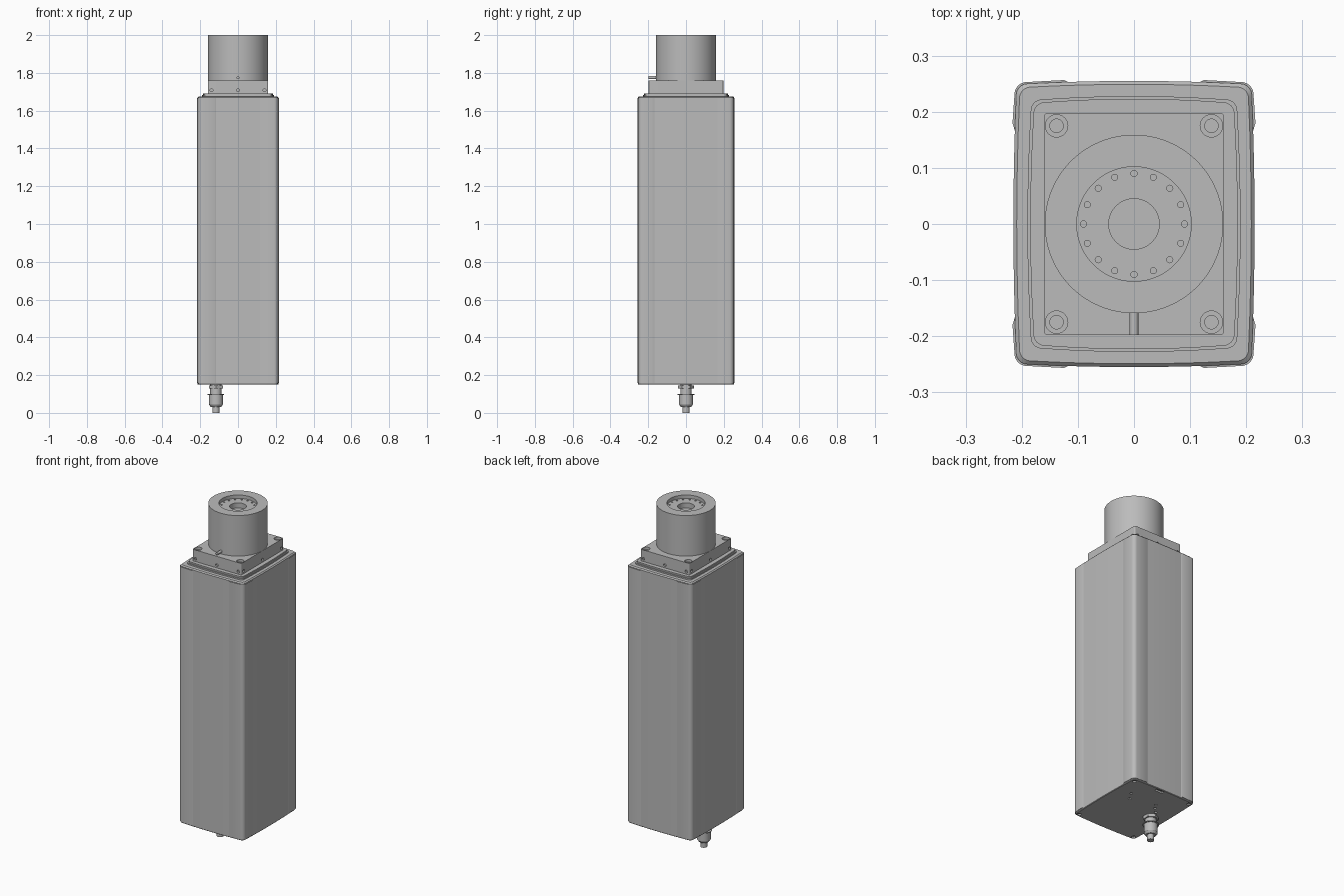
import bpy
import bmesh
from math import cos, sin, pi, radians
from mathutils import Matrix, Vector

if "Cube" in bpy.data.objects:
    bpy.data.objects.remove(bpy.data.objects["Cube"])

GREY = (0.5, 0.5, 0.5, 1)
metal = bpy.data.materials.new("plain_grey")
metal.use_nodes = True
metal.diffuse_color = GREY
metal.node_tree.nodes["Principled BSDF"].inputs["Base Color"].default_value = GREY


def make(name, bm):
    bmesh.ops.recalc_face_normals(bm, faces=bm.faces)
    mesh = bpy.data.meshes.new(name)
    bm.to_mesh(mesh)
    bm.free()
    mesh.materials.append(metal)
    ob = bpy.data.objects.new(name, mesh)
    bpy.context.collection.objects.link(ob)
    return ob


def activate(ob):
    bpy.ops.object.select_all(action="DESELECT")
    ob.select_set(True)
    bpy.context.view_layer.objects.active = ob


def smooth(ob):
    activate(ob)
    bpy.ops.object.shade_smooth_by_angle(angle=radians(30))


def loft(name, outline, levels):
    """Stack copies of an outline; each level is (z, inset)."""
    bm = bmesh.new()
    rings = [[bm.verts.new((x, y, z)) for x, y in outline(inset)] for z, inset in levels]
    n = len(rings[0])
    for a, b in zip(rings, rings[1:]):
        for i in range(n):
            j = (i + 1) % n
            bm.faces.new((a[i], a[j], b[j], b[i]))
    bm.faces.new(rings[0][::-1])
    bm.faces.new(rings[-1])
    return make(name, bm)


def quadrant(hx, hy, r, bow):
    """First quarter of a rounded rectangle with slightly bowed sides."""
    cx, cy = hx - bow - r, hy - bow - r
    pts = [(hx - bow * t * t, cy * t) for t in (0, 0.25, 0.5, 0.75)]
    pts += [(cx + r * cos(a * pi / 16), cy + r * sin(a * pi / 16)) for a in range(9)]
    pts += [(cx * t, hy - bow * t * t) for t in (0.75, 0.5, 0.25, 0)]
    return pts


def bowed(hx, hy, r, bow):
    def outline(inset):
        q = quadrant(hx - inset, hy - inset, r, bow)
        left = [(-x, y) for x, y in q[::-1]][1:]
        top = q + left
        return top + [(x, -y) for x, y in top[::-1]][1:-1]
    return outline


def lathe(name, profile, centre=(0, 0), steps=64):
    bm = bmesh.new()
    verts = [bm.verts.new((r, 0, z)) for r, z in profile]
    edges = [bm.edges.new(p) for p in zip(verts, verts[1:])]
    bmesh.ops.spin(bm, geom=verts + edges, axis=(0, 0, 1), cent=(0, 0, 0),
                   angle=2 * pi, steps=steps, use_merge=True)
    bmesh.ops.remove_doubles(bm, verts=bm.verts, dist=1e-5)
    bmesh.ops.translate(bm, verts=bm.verts, vec=(*centre, 0))
    return make(name, bm)


def rod(bm, start, end, r, sides=20):
    a, b = Vector(start), Vector(end)
    turn = (b - a).to_track_quat("Z", "Y").to_matrix().to_4x4()
    bmesh.ops.create_cone(bm, cap_ends=True, segments=sides, radius1=r, radius2=r,
                          depth=(b - a).length, matrix=Matrix.Translation((a + b) / 2) @ turn)


def cut(ob, bm):
    cutter = make("cutter", bm)
    cutter.hide_render = True
    mod = ob.modifiers.new("holes", "BOOLEAN")
    mod.operation = "DIFFERENCE"
    mod.solver = "EXACT"
    mod.object = cutter
    activate(ob)
    bpy.ops.object.modifier_apply(modifier=mod.name)
    bpy.data.objects.remove(cutter)


SIGNS = [(1, 1), (-1, 1), (-1, -1), (1, -1)]

# Tall housing with softened rims and holes in its underside
housing = loft("housing", bowed(0.215, 0.255, 0.02, 0.005),
               [(0.15, 0.003), (0.153, 0), (1.669, 0), (1.675, 0.006)])
holes = bmesh.new()
for x, y in [(sx * 0.19, sy * 0.23) for sx, sy in SIGNS]:
    rod(holes, (x, y, 0.14), (x, y, 0.158), 0.011)
for x, y in [(0.12, 0.12), (0.09, 0.07), (-0.08, 0.08), (-0.06, 0.11), (-0.11, 0.05)]:
    rod(holes, (x, y, 0.14), (x, y, 0.158), 0.008)
bmesh.ops.create_cube(holes, size=1, matrix=Matrix.Translation((0.02, 0.235, 0.15))
                      @ Matrix.Diagonal((0.05, 0.018, 0.02, 1)))
cut(housing, holes)
smooth(housing)

# Slightly raised guards wrapping the vertical corners
for sx, sy in SIGNS:
    def guard_outline(inset):
        q = quadrant(0.218, 0.258, 0.022, 0.005)
        arc = q[4:13]
        pts = [(0.2, 0.165), (0.212, 0.165), (0.2165, 0.18)] + arc
        pts += [(0.125, 0.2565), (0.115, 0.252), (0.115, 0.24), (0.19, 0.24)]
        return [(sx * x, sy * y) for x, y in pts]
    side = {1: "left", -1: "right"}[sx]
    end = {1: "back", -1: "front"}[sy]
    smooth(loft(f"{end}_{side}_corner_guard", guard_outline, [(0.158, 0), (1.666, 0)]))

# Stepped rim on top of the housing
smooth(loft("top_rim", bowed(0.19, 0.228, 0.02, 0.006),
            [(1.67, 0), (1.683, 0), (1.683, 0.005), (1.692, 0.005)]))

# Mounting flange with counterbored corners and small side holes
flange = loft("mounting_flange", bowed(0.16, 0.198, 0.006, 0), [(1.69, 0), (1.76, 0)])
bores, sockets = bmesh.new(), bmesh.new()
for sx, sy in SIGNS:
    x, y = sx * 0.138, sy * 0.175
    rod(bores, (x, y, 1.745), (x, y, 1.77), 0.02, 32)
    rod(sockets, (x, y, 1.725), (x, y, 1.75), 0.012, 24)
for s in (1, -1):
    for t in (-1, 0, 1):
        rod(bores, (t * 0.14, s * 0.19, 1.708), (t * 0.14, s * 0.21, 1.708), 0.008)
        rod(bores, (s * 0.153, t * 0.175, 1.708), (s * 0.17, t * 0.175, 1.708), 0.008)
cut(flange, bores)
cut(flange, sockets)
smooth(flange)

# Round output head with a recessed, drilled face
head = lathe("output_head", [(0, 1.75), (0.159, 1.75), (0.159, 2), (0.102, 2), (0.102, 1.98),
                             (0.045, 1.98), (0.045, 1.95), (0, 1.95)], steps=96)
drills = bmesh.new()
for i in range(16):
    x, y = 0.09 * cos(i * pi / 8), 0.09 * sin(i * pi / 8)
    rod(drills, (x, y, 1.965), (x, y, 1.99), 0.0055, 12)
cut(head, drills)
smooth(head)

# Locating pin at the front of the head
pin = bmesh.new()
rod(pin, (0, -0.198, 1.775), (0, -0.15, 1.775), 0.008)
smooth(make("locating_pin", pin))

# Cable gland and cable stub under the housing
GLAND = (-0.117, 0)
smooth(lathe("cable_gland", [(0, 0.155), (0.03, 0.155), (0.03, 0.1), (0.044, 0.1), (0.044, 0.095),
                             (0.037, 0.095), (0.037, 0.045), (0.028, 0.032), (0, 0.032)], GLAND, 48))
smooth(lathe("cable_stub", [(0, 0.04), (0.019, 0.04), (0.019, 0), (0, 0)], GLAND, 32))
nut = bmesh.new()
rod(nut, (*GLAND, 0.128), (*GLAND, 0.146), 0.042, 6)
smooth(make("gland_nut", nut))
